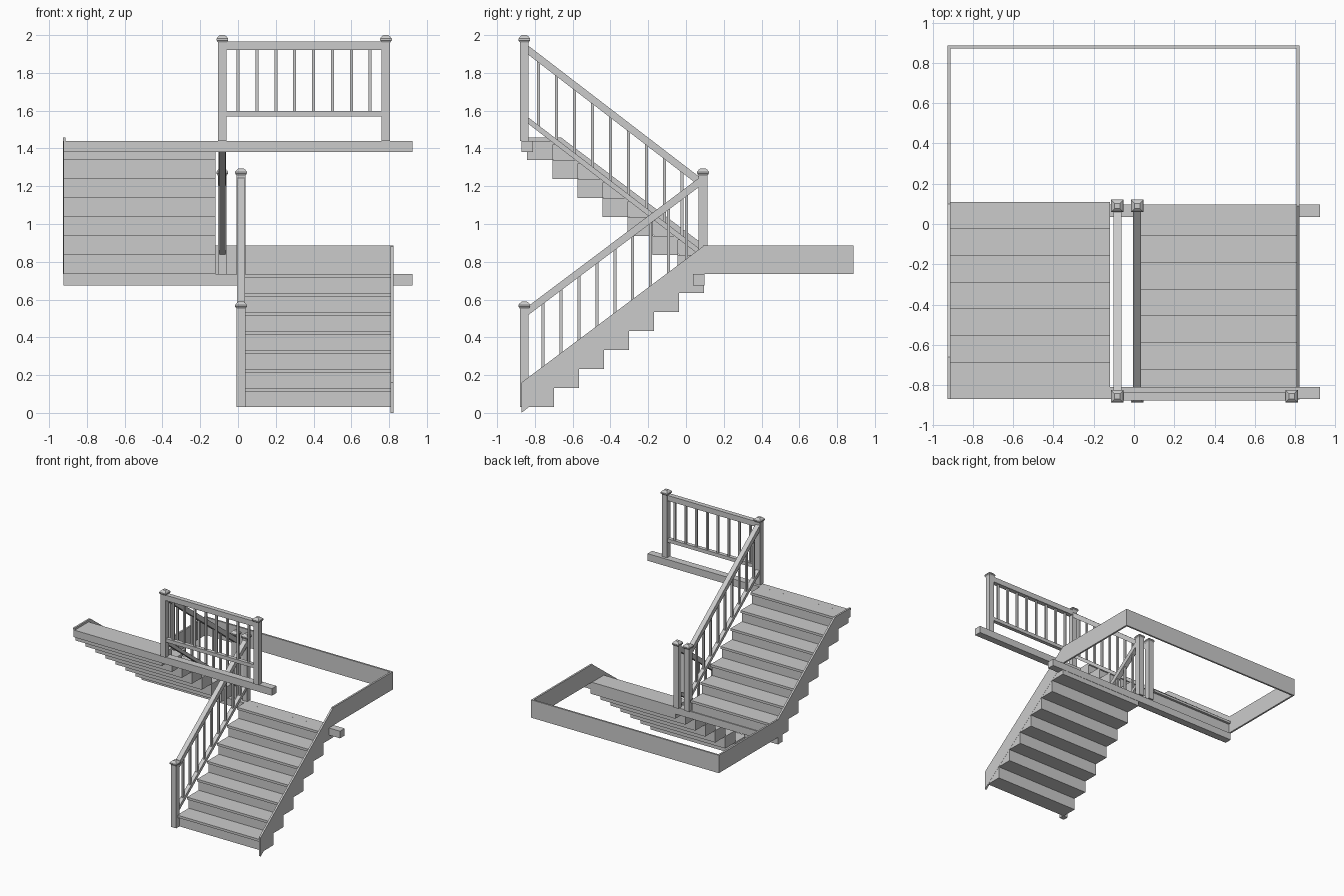
import bpy
import bmesh

if "Cube" in bpy.data.objects:
    bpy.data.objects.remove(bpy.data.objects["Cube"], do_unlink=True)

GREY = (0.6, 0.6, 0.6, 1)
paint = bpy.data.materials.new("plain grey")
paint.use_nodes = True
paint.diffuse_color = GREY
paint.node_tree.nodes["Principled BSDF"].inputs["Base Color"].default_value = GREY


def finish(name, bm):
    bmesh.ops.recalc_face_normals(bm, faces=bm.faces)
    mesh = bpy.data.meshes.new(name)
    bm.to_mesh(mesh)
    bm.free()
    mesh.materials.append(paint)
    obj = bpy.data.objects.new(name, mesh)
    bpy.context.collection.objects.link(obj)
    return obj


def add_prism(bm, profile, x0, x1):
    """Extrude a (y, z) outline along x."""
    face = bm.faces.new([bm.verts.new((x0, y, z)) for y, z in profile])
    out = bmesh.ops.extrude_face_region(bm, geom=[face])
    verts = [v for v in out["geom"] if isinstance(v, bmesh.types.BMVert)]
    bmesh.ops.translate(bm, vec=(x1 - x0, 0, 0), verts=verts)


def add_box(bm, x0, x1, y0, y1, z0, z1):
    add_prism(bm, [(y0, z0), (y1, z0), (y1, z1), (y0, z1)], x0, x1)


def prism(name, profile, x0, x1):
    bm = bmesh.new()
    add_prism(bm, profile, x0, x1)
    return finish(name, bm)


def box(name, *dims):
    bm = bmesh.new()
    add_box(bm, *dims)
    return finish(name, bm)


GOING, RISE, STEPS, NOSE = 0.1325, 0.1007, 7, 0.02


def flight(name, x0, x1, y_start, z_start, d):
    """Solid steps with a projecting nosing, climbing along d * y."""
    bm = bmesh.new()
    for i in range(STEPS):
        nose = y_start + d * GOING * i
        riser = nose + d * NOSE
        back = riser + d * (GOING + 0.003)
        low = z_start + RISE * i
        top = low + RISE
        add_prism(bm, [(riser, low), (back, low), (back, top), (nose, top),
                       (nose, top - NOSE), (riser, top - NOSE)], x0, x1)
    return finish(name, bm)


def newel(name, x, y, z, h=0.56):
    """Square post with a moulded, domed cap."""
    outline = [(0.023, 0), (0.023, h - 0.04), (0.026, h - 0.034), (0.031, h - 0.028),
               (0.031, h - 0.019), (0.024, h - 0.009), (0.013, h)]
    bm = bmesh.new()
    rings = [[bm.verts.new((x + sx * r, y + sy * r, z + dz))
              for sx, sy in ((-1, -1), (1, -1), (1, 1), (-1, 1))] for r, dz in outline]
    for a, b in zip(rings, rings[1:]):
        for k in range(4):
            bm.faces.new((a[k], a[k - 1], b[k - 1], b[k]))
    bm.faces.new(rings[0])
    bm.faces.new(rings[-1])
    return finish(name, bm)


def sloped_railing(prefix, x, y0, y1, z0, z1, first):
    """Handrail, base rail and balusters; z0 and z1 are handrail top heights."""
    def top(y):
        return z0 + (z1 - z0) * (y - y0) / (y1 - y0)

    for part, drop, thick, half in (("handrail", 0, 0.048, 0.02), ("base_rail", 0.38, 0.034, 0.016)):
        a, b = z0 - drop, z1 - drop
        prism(prefix + "_" + part, [(y0, a - thick), (y1, b - thick), (y1, b), (y0, a)],
              x - half, x + half)
    bm = bmesh.new()
    for i in range(9):
        y = first + 0.095 * i
        add_box(bm, x - 0.008, x + 0.008, y - 0.008, y + 0.008, top(y) - 0.39, top(y) - 0.03)
    finish(prefix + "_balusters", bm)


# Stair flights
FLOOR, UPPER = 0.735, 1.44
flight("lower_flight", 0.032, 0.821, -0.855, 0.03, 1)
flight("upper_flight", -0.925, -0.12, 0.11, FLOOR, -1)

# Trimmer beams at the landing and the upper floor
box("landing_beam", -0.925, 0.925, 0.036, 0.098, 0.675, FLOOR)
box("upper_beam", -0.925, 0.925, -0.87, -0.81, 1.38, UPPER)

# Wall skirting that follows the flights and surrounds the landing
SKIRT = 0.885
LEFT, RIGHT, BACK, T = -0.927, 0.822, 0.887, 0.015
prism("lower_skirting", [(-0.872, 0), (0.095, FLOOR), (0.095, SKIRT), (-0.872, 0.16)],
      RIGHT - T, RIGHT)
prism("upper_skirting", [(0.1, FLOOR), (0.1, SKIRT), (-0.66, 1.457), (-0.868, 1.457),
                         (-0.868, UPPER), (-0.835, UPPER)], LEFT, LEFT + T)
box("landing_skirting_right", RIGHT - T, RIGHT, 0.09, BACK, FLOOR, SKIRT)
box("landing_skirting_left", LEFT, LEFT + T, 0.09, BACK, FLOOR, SKIRT)
box("landing_skirting_back", LEFT, RIGHT, BACK - T, BACK, FLOOR, SKIRT)

# Newel posts
INNER, OUTER, FRONT, REAR = 0.016, -0.083, -0.856, 0.09
newel("bottom_newel", INNER, FRONT, 0.03)
newel("landing_newel_lower", INNER, REAR, FLOOR)
newel("landing_newel_upper", OUTER, REAR, FLOOR)
newel("top_newel", OUTER, FRONT, UPPER)
newel("end_newel", 0.783, FRONT, UPPER)

# Sloped balustrades
sloped_railing("lower", INNER, FRONT + 0.02, REAR - 0.02, 0.565, 1.245, -0.757)
sloped_railing("upper", OUTER, FRONT + 0.02, REAR - 0.02, 1.945, 1.25, -0.78)

# Level balustrade on the upper floor
box("level_handrail", OUTER, 0.783, FRONT - 0.02, FRONT + 0.02, 1.92, 1.965)
box("level_base_rail", OUTER, 0.783, FRONT - 0.016, FRONT + 0.016, 1.568, 1.598)
bm = bmesh.new()
for i in range(8):
    x = 0.1 * i
    add_box(bm, x - 0.008, x + 0.008, FRONT - 0.008, FRONT + 0.008, 1.59, 1.93)
finish("level_balusters", bm)
